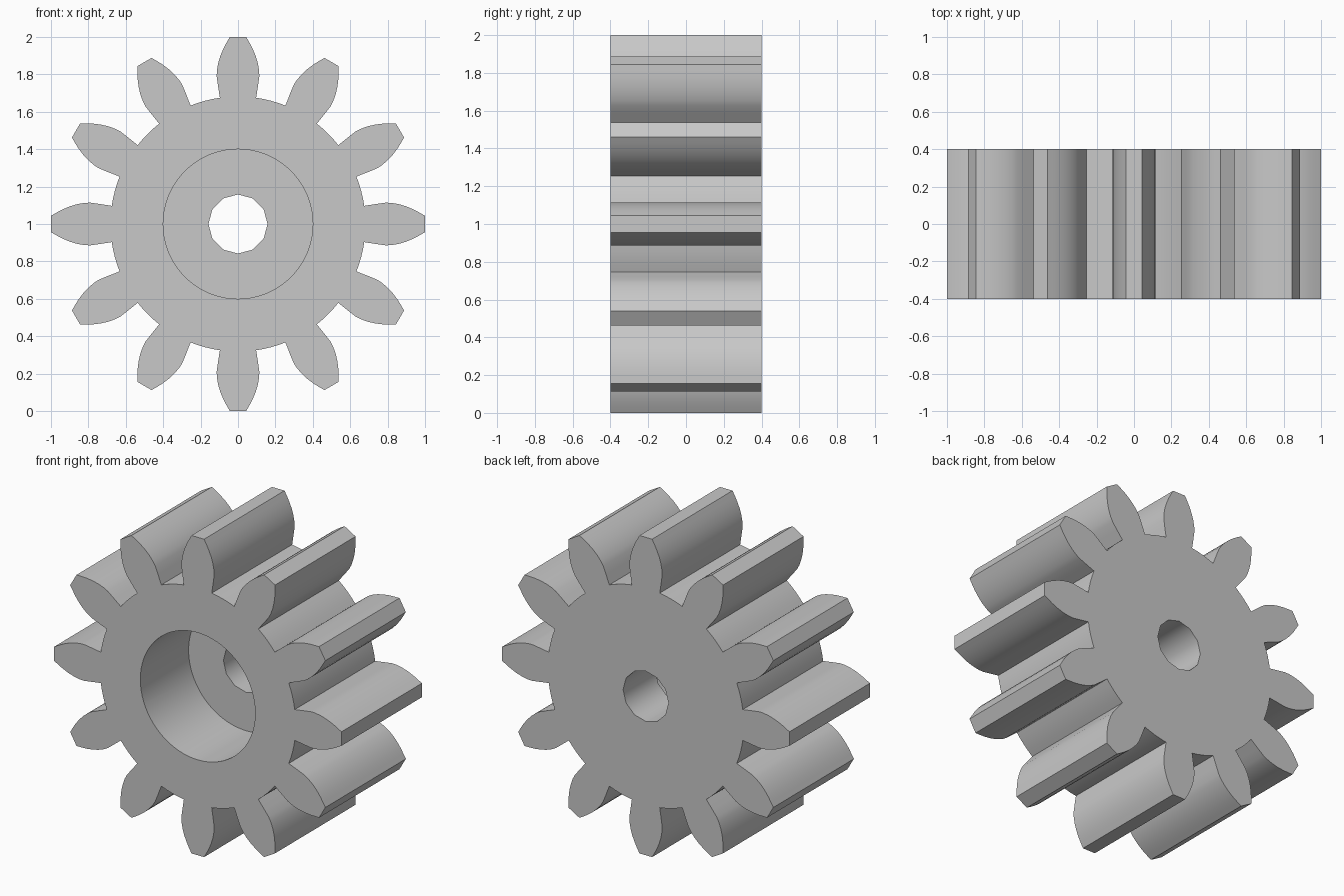
import bpy, bmesh, math

if "Cube" in bpy.data.objects:
    bpy.data.objects.remove(bpy.data.objects["Cube"], do_unlink=True)

TEETH, HALF_WIDTH, ROOT = 12, 0.4, 0.682
PITCH = 2 * math.pi / TEETH
# Tooth flank as (distance from axis, half thickness), root to tip
FLANK = [(0.675, 0.097), (0.74, 0.107), (0.79, 0.114), (0.82, 0.113), (0.86, 0.106),
         (0.90, 0.094), (0.94, 0.077), (0.97, 0.061), (1.0, 0.044)]

steel = bpy.data.materials.new("plain grey")
steel.use_nodes = True
grey = (0.58, 0.58, 0.58, 1)
steel.diffuse_color = grey
steel.node_tree.nodes["Principled BSDF"].inputs["Base Color"].default_value = grey


def prism(name, outline, front, back):
    """Extrude an x-z outline along y from front to back."""
    bm = bmesh.new()
    face = bm.faces.new([bm.verts.new((x, front, z + 1)) for x, z in outline])
    moved = bmesh.ops.extrude_face_region(bm, geom=[face])["geom"]
    verts = [v for v in moved if isinstance(v, bmesh.types.BMVert)]
    bmesh.ops.translate(bm, verts=verts, vec=(0, back - front, 0))
    bmesh.ops.recalc_face_normals(bm, faces=bm.faces)
    mesh = bpy.data.meshes.new(name)
    bm.to_mesh(mesh)
    bm.free()
    mesh.materials.append(steel)
    obj = bpy.data.objects.new(name, mesh)
    bpy.context.collection.objects.link(obj)
    return obj


def circle(radius, sides):
    angles = [2 * math.pi * i / sides for i in range(sides)]
    return [(radius * math.cos(a), radius * math.sin(a)) for a in angles]


# Toothed outline: both flanks of each tooth, then the root arc to the next
tooth = [(r, -h) for r, h in FLANK] + [(r, h) for r, h in reversed(FLANK)]
start = math.atan2(FLANK[0][1], FLANK[0][0])
for i in range(1, 4):
    a = start + (PITCH - 2 * start) * i / 4
    tooth.append((ROOT * math.cos(a), ROOT * math.sin(a)))
outline = []
for t in range(TEETH):
    c, s = math.cos(t * PITCH), math.sin(t * PITCH)
    outline += [(x * c - z * s, x * s + z * c) for x, z in tooth]
gear = prism("gear", outline, -HALF_WIDTH, HALF_WIDTH)

# Wide front recess and narrow shaft hole
bpy.context.view_layer.objects.active = gear
gear.select_set(True)
cutters = [prism("recess_cutter", circle(0.4, 72), -0.6, 0.08),
           prism("shaft_hole_cutter", circle(0.158, 12), -0.7, 0.6)]
for cutter in cutters:
    cutter.hide_render = True
    cut = gear.modifiers.new("cut", "BOOLEAN")
    cut.operation = "DIFFERENCE"
    cut.solver = "EXACT"
    cut.object = cutter
    bpy.ops.object.modifier_apply(modifier=cut.name)
    bpy.data.objects.remove(cutter, do_unlink=True)

bpy.ops.object.shade_smooth_by_angle(angle=math.radians(35))
